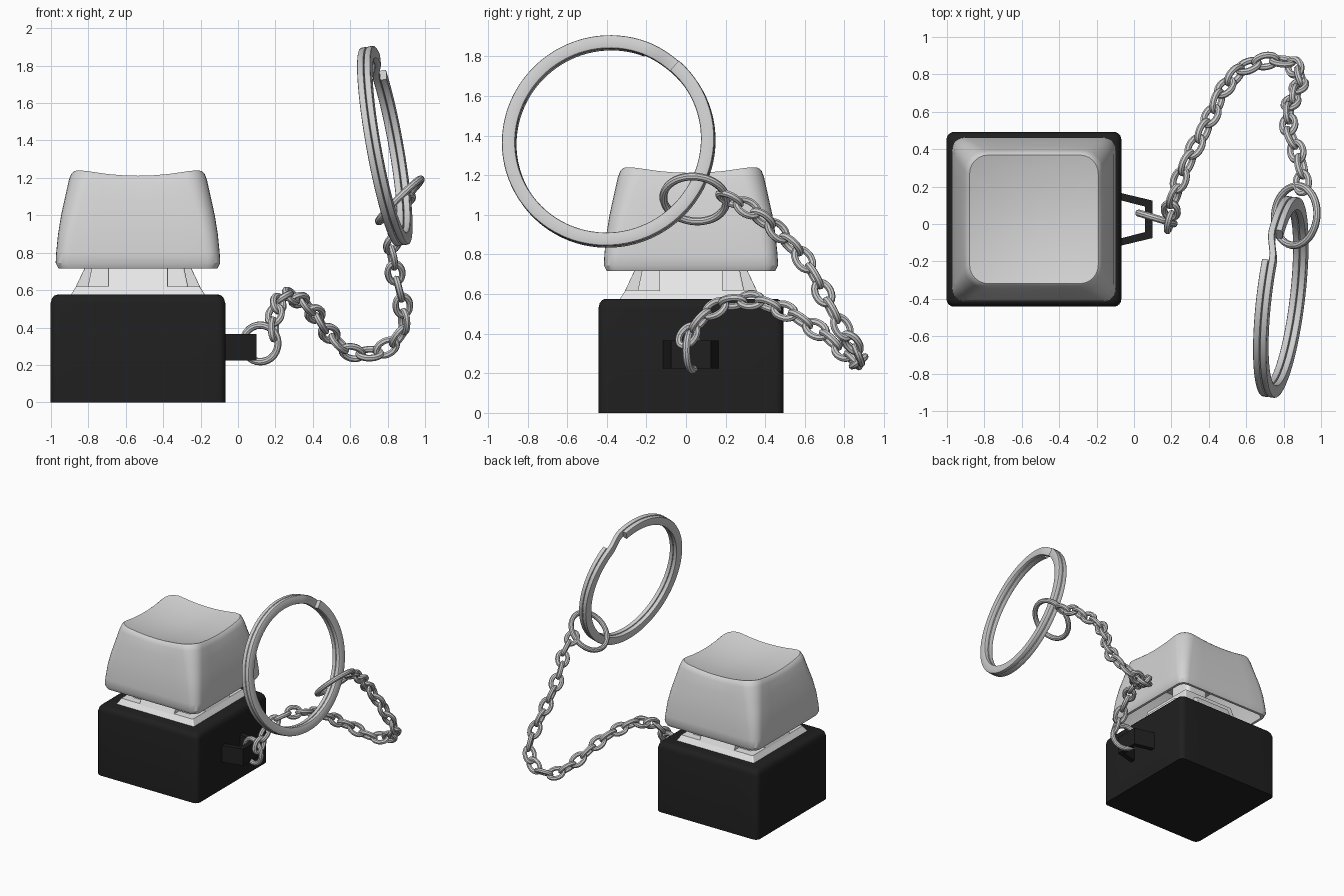
import bpy, bmesh
from math import sin, cos, pi, radians
from mathutils import Vector

if "Cube" in bpy.data.objects:
    bpy.data.objects.remove(bpy.data.objects["Cube"])

CX, CY = -0.535, 0.025  # centre of the body


def material(name, value):
    m = bpy.data.materials.new(name)
    m.use_nodes = True
    color = (value, value, value, 1)
    m.diffuse_color = color
    m.node_tree.nodes["Principled BSDF"].inputs["Base Color"].default_value = color
    return m


BLACK = material("black plastic", 0.014)
CAP = material("light grey cap", 0.66)
WHITE = material("white housing", 0.8)
METAL = material("pale metal", 0.62)


def finish(name, bm, mat, smooth=True):
    bmesh.ops.recalc_face_normals(bm, faces=bm.faces)
    me = bpy.data.meshes.new(name)
    bm.to_mesh(me)
    bm.free()
    me.materials.append(mat)
    ob = bpy.data.objects.new(name, me)
    bpy.context.collection.objects.link(ob)
    if smooth:
        bpy.ops.object.select_all(action="DESELECT")
        ob.select_set(True)
        bpy.context.view_layer.objects.active = ob
        bpy.ops.object.shade_smooth_by_angle(angle=radians(35))
    return ob


def bridge(bm, loops, closed=False):
    """Join successive vertex loops with quads, capping open ends."""
    n = len(loops[0])
    pairs = list(zip(loops, loops[1:]))
    if closed:
        pairs.append((loops[-1], loops[0]))
    for a, b in pairs:
        for i in range(n):
            j = (i + 1) % n
            bm.faces.new((a[i], a[j], b[j], b[i]))
    if not closed:
        bm.faces.new(loops[0])
        bm.faces.new(loops[-1])


def rounded_square(hx, hy, r, arc=6, side=6):
    """Outline with rounded corners and subdivided sides."""
    pts = []
    for q, (sx, sy) in enumerate(((1, 1), (-1, 1), (-1, -1), (1, -1))):
        for i in range(arc + 1):
            a = (q + i / arc) * pi / 2
            pts.append(Vector((sx * (hx - r) + r * cos(a), sy * (hy - r) + r * sin(a))))
    out = []
    for i, p in enumerate(pts):
        out.append(p)
        if i % (arc + 1) == arc:
            nxt = pts[(i + 1) % len(pts)]
            out += [p.lerp(nxt, k / side) for k in range(1, side)]
    return out


def loft(bm, levels):
    """Levels of (z, half x, half y, corner radius, dish weight)."""
    loops = []
    for z, hx, hy, r, w in levels:
        loops.append([bm.verts.new((CX + p.x, CY + p.y,
                                    z + w * (0.35 * p.length_squared - 0.055)))
                      for p in rounded_square(hx, hy, r)])
    bridge(bm, loops)


def ring(bm, center, normal, u, ra, rb, tube, steps=28, sides=10):
    """Elliptical ring of round wire with long axis u."""
    n = normal.normalized()
    u = (u - n * u.dot(n)).normalized()
    v = n.cross(u)
    loops = []
    for i in range(steps):
        a = 2 * pi * i / steps
        p = center + u * ra * cos(a) + v * rb * sin(a)
        out = (u * rb * cos(a) + v * ra * sin(a)).normalized()
        loops.append([bm.verts.new(p + tube * (out * cos(b) + n * sin(b)))
                      for b in (2 * pi * k / sides for k in range(sides))])
    bridge(bm, loops, closed=True)


# Black base block with softened top edge
bm = bmesh.new()
loft(bm, [(z, h, h, 0.04, 0) for z, h in
          ((0, 0.467), (0.53, 0.467), (0.555, 0.46), (0.57, 0.448), (0.576, 0.432))])
finish("base_block", bm, BLACK)

# Hollow keycap with a dished top
bm = bmesh.new()
inside = [(1.1, 0.3, 0.06), (1.0, 0.36, 0.06), (0.75, 0.4, 0.05), (0.715, 0.405, 0.05)]
outside = [(0.715, 0.425, 0.06), (0.745, 0.44, 0.07), (0.8, 0.437, 0.075),
           (0.9, 0.427, 0.08), (1.0, 0.411, 0.09), (1.1, 0.389, 0.1)]
levels = [(z, h, h, r, 0) for z, h, r in inside + outside]
levels += [(1.18, 0.369, 0.369, 0.11, 0.6), (1.21, 0.357, 0.357, 0.11, 1),
           (1.225, 0.344, 0.344, 0.1, 1)]
levels += [(1.225, 0.344 * s, 0.344 * s, 0.1 * s, 1) for s in (0.93, 0.8, 0.6, 0.4, 0.2, 0.03)]
loft(bm, levels)
finish("keycap", bm, CAP)

# Switch housing: sloped skirt, cross-shaped upper part and stem
bm = bmesh.new()
loft(bm, [(0.57, 0.362, 0.362, 0.01, 0), (0.62, 0.33, 0.33, 0.01, 0)])
loft(bm, [(0.61, 0.336, 0.16, 0.005, 0), (0.74, 0.275, 0.16, 0.005, 0)])
loft(bm, [(0.61, 0.16, 0.336, 0.005, 0), (0.74, 0.16, 0.275, 0.005, 0)])
loft(bm, [(0.61, 0.27, 0.27, 0.01, 0), (0.8, 0.23, 0.23, 0.01, 0)])
finish("switch_housing", bm, WHITE, smooth=False)
bm = bmesh.new()
loft(bm, [(0.79, 0.1, 0.1, 0.03, 0), (1.11, 0.1, 0.1, 0.03, 0)])
finish("switch_stem", bm, WHITE)

# Bracket on the side of the base
bm = bmesh.new()
half = [(-0.08, 0.143), (0.1, 0.1), (0.06, 0.068), (-0.08, 0.104)]
outer, inner = half[:2], half[2:]
plan = outer + [(x, -y) for x, y in outer[::-1]] + [(x, -y) for x, y in inner[::-1]] + inner
bridge(bm, [[bm.verts.new((x, CY + y, z)) for x, y in plan] for z in (0.225, 0.365)])
finish("side_bracket", bm, BLACK, smooth=False)

# Ring through the bracket
bm = bmesh.new()
ring(bm, Vector((0.12, 0.03, 0.315)), Vector((0.3, 1, 0)), Vector((0, 0, 1)),
     0.098, 0.098, 0.02)
finish("bracket_ring", bm, METAL)

# Chain: links spaced along a hanging path, alternately twisted
path = [Vector(p) for p in (
    (0.19, 0.01, 0.39), (0.2, 0.1, 0.5), (0.23, 0.2, 0.555), (0.28, 0.32, 0.57),
    (0.34, 0.44, 0.54), (0.4, 0.55, 0.49), (0.46, 0.69, 0.4), (0.53, 0.79, 0.32),
    (0.62, 0.85, 0.26), (0.74, 0.88, 0.26), (0.84, 0.86, 0.32), (0.89, 0.8, 0.41),
    (0.88, 0.73, 0.53), (0.84, 0.65, 0.69), (0.82, 0.57, 0.81), (0.84, 0.46, 0.92),
    (0.89, 0.34, 1.02), (0.9, 0.22, 1.08))]
lengths = [(b - a).length for a, b in zip(path, path[1:])]


def along(d):
    for a, b, l in zip(path, path[1:], lengths):
        if d <= l:
            return a.lerp(b, d / l)
        d -= l
    return path[-1]


total = sum(lengths)
count = round(total / 0.098)
bm = bmesh.new()
for i in range(count + 1):
    d = total * i / count
    tangent = (along(min(d + 0.05, total)) - along(max(d - 0.05, 0))).normalized()
    side = tangent.cross(Vector((0.3, 0.2, 1))).normalized()
    lift = tangent.cross(side)
    twist = pi / 4 if i % 2 else -pi / 4
    ring(bm, along(d), side * cos(twist) + lift * sin(twist), tangent,
         0.06, 0.039, 0.018, steps=20, sides=8)
finish("chain_links", bm, METAL)

# Jump ring joining the chain to the split ring
bm = bmesh.new()
ring(bm, Vector((0.865, 0.045, 1.08)), Vector((-0.7, 0.08, 0.7)), Vector((0, 1, 0)),
     0.16, 0.16, 0.02, steps=40)
finish("jump_ring", bm, METAL)

# Split ring: two flat coils with a jog between them
bm = bmesh.new()
center = Vector((0.785, -0.39, 1.37))
n = Vector((1, -0.12, 0.18)).normalized()
u = (Vector((0, 1, 0)) - n * n.y).normalized()
v = n.cross(u)
section = rounded_square(0.034, 0.018, 0.009, arc=2, side=1)
loops = []
for deg in range(0, 701, 4):
    a = radians(48 - deg)
    t = min(max((deg - 340) / 20, 0), 1)
    shift = 0.019 * (1 - 2 * t * t * (3 - 2 * t))
    out = u * cos(a) + v * sin(a)
    loops.append([bm.verts.new(center + out * (0.506 + p.x) + n * (shift + p.y))
                  for p in section])
bridge(bm, loops)
finish("split_ring", bm, METAL)
